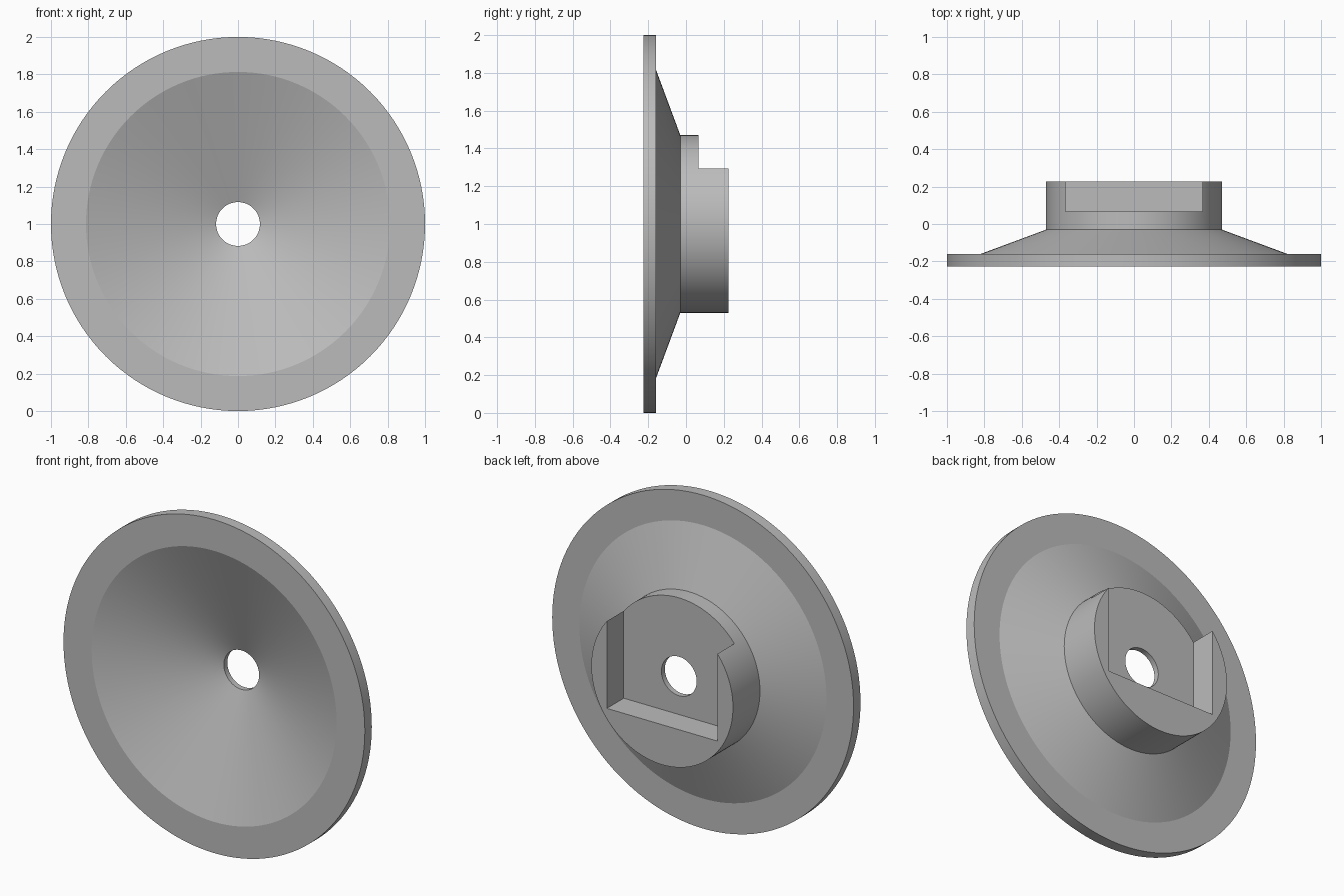
import bpy
import bmesh
import math
from mathutils import Vector, Matrix

cube = bpy.data.objects.get("Cube")
if cube:
    bpy.data.objects.remove(cube, do_unlink=True)

SEGMENTS = 128
AXIS_Z = 1.0

grey = bpy.data.materials.new("plain grey")
grey.use_nodes = True
colour = (0.5, 0.5, 0.5, 1)
grey.diffuse_color = colour
grey.node_tree.nodes["Principled BSDF"].inputs["Base Color"].default_value = colour


def make_object(name, bm):
    bmesh.ops.recalc_face_normals(bm, faces=bm.faces)
    mesh = bpy.data.meshes.new(name)
    bm.to_mesh(mesh)
    bm.free()
    mesh.materials.append(grey)
    obj = bpy.data.objects.new(name, mesh)
    bpy.context.collection.objects.link(obj)
    return obj


def lathe(name, profile):
    """Revolve a closed (radius, y) outline about the horizontal y axis."""
    bm = bmesh.new()
    verts = [bm.verts.new((r, y, AXIS_Z)) for r, y in profile]
    edges = [bm.edges.new((v, verts[(i + 1) % len(verts)])) for i, v in enumerate(verts)]
    bmesh.ops.spin(bm, geom=verts + edges, cent=(0, 0, AXIS_Z), axis=(0, 1, 0),
                   angle=math.tau, steps=SEGMENTS, use_duplicate=False)
    bmesh.ops.remove_doubles(bm, verts=bm.verts, dist=1e-4)
    return make_object(name, bm)


def box(name, low, high):
    low, high = Vector(low), Vector(high)
    bm = bmesh.new()
    matrix = Matrix.Translation((low + high) / 2) @ Matrix.Diagonal((high - low).to_4d())
    bmesh.ops.create_cube(bm, size=1, matrix=matrix)
    return make_object(name, bm)


# Flanged cone with a dished front, a round rear boss and a centre bore
flange = lathe("conical_flange", [
    (0.117, 0.033), (0.813, -0.226), (1.0, -0.226), (1.0, -0.16),
    (0.82, -0.16), (0.47, -0.03), (0.47, 0.226), (0.117, 0.226)])

# Square pocket in the rear boss, open at the top
pocket = box("pocket_cutter", (-0.367, 0.066, 0.77), (0.367, 0.4, 1.6))
pocket.hide_render = True
pocket.hide_set(True)
cut = flange.modifiers.new("rear pocket", 'BOOLEAN')
cut.operation = 'DIFFERENCE'
cut.solver = 'EXACT'
cut.object = pocket

# Apply the cut, then smooth the round surfaces while keeping the edges sharp
bpy.ops.object.select_all(action='DESELECT')
flange.select_set(True)
bpy.context.view_layer.objects.active = flange
bpy.ops.object.modifier_apply(modifier=cut.name)
bpy.data.objects.remove(pocket, do_unlink=True)
bpy.ops.object.shade_smooth_by_angle(angle=math.radians(15))
